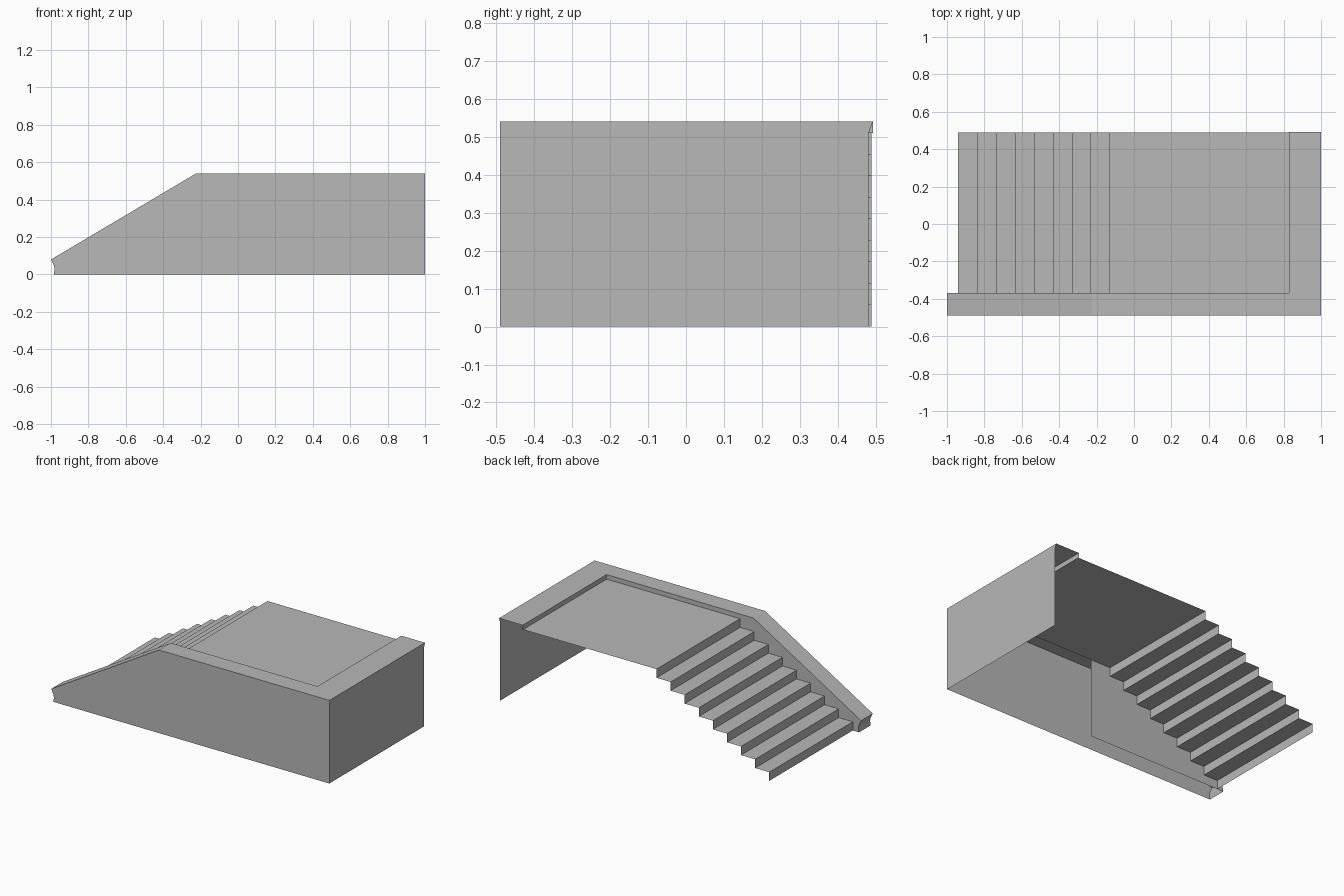
import bpy

cube = bpy.data.objects.get("Cube")
if cube:
    bpy.data.objects.remove(cube, do_unlink=True)

# One plain grey for the whole stair
stone = bpy.data.materials.new("stone grey")
stone.use_nodes = True
grey = (0.48, 0.48, 0.48, 1)
stone.diffuse_color = grey
stone.node_tree.nodes["Principled BSDF"].inputs["Base Color"].default_value = grey

FRONT, INNER, BACK = -0.49, -0.37, 0.49
TOP, FLOOR = 0.54, 0.51
LANDING_END, RIGHT = 0.83, 1.0


def make(name, verts, faces):
    mesh = bpy.data.meshes.new(name)
    mesh.from_pydata(verts, [], faces)
    mesh.materials.append(stone)
    obj = bpy.data.objects.new(name, mesh)
    bpy.context.collection.objects.link(obj)
    return obj


def panel(name, points):
    """A single flat face."""
    return make(name, points, [range(len(points))])


def strip(name, profile, y0, y1):
    """An open x-z profile swept along y."""
    verts = [(x, y, z) for x, z in profile for y in (y0, y1)]
    faces = [(2 * i, 2 * i + 2, 2 * i + 3, 2 * i + 1) for i in range(len(profile) - 1)]
    return make(name, verts, faces)


# Moulded lower end, slope and level top of the parapet
nose = [(-0.985, 0), (-0.98, 0.03), (-0.985, 0.05), (-1, 0.08)]
slope_top = (-0.225, TOP)
strip("parapet_coping", nose + [slope_top, (RIGHT, TOP)], FRONT, INNER)

# Outer front wall
outline = nose + [slope_top, (RIGHT, TOP), (RIGHT, 0)]
panel("front_wall", [(x, FRONT, z) for x, z in reversed(outline)])

# Inner face beside the steps, thinning to a low lip along the landing
outline = nose + [slope_top, (LANDING_END, TOP), (LANDING_END, FLOOR), (0.014, FLOOR), (0.014, 0)]
panel("parapet_inner_face", [(x, INNER, z) for x, z in outline])

# End wall with its coping and lip
panel("end_wall", [(RIGHT, FRONT, 0), (RIGHT, 0.481, 0), (RIGHT, 0.481, FLOOR),
                   (RIGHT, 0.492, TOP), (RIGHT, FRONT, TOP)])
strip("end_coping", [(LANDING_END, TOP), (RIGHT, TOP)], INNER, 0.492)
strip("end_lip", [(LANDING_END, FLOOR), (LANDING_END, TOP)], INNER, 0.492)

# Steps leading up to the landing
RISERS, START, STOP = 9, -0.94, -0.13
run, rise = (STOP - START) / (RISERS - 1), FLOOR / RISERS
steps = []
for i in range(RISERS):
    x = START + i * run
    steps += [(x, i * rise), (x, (i + 1) * rise)]
strip("steps", steps, INNER, 0.488)
strip("landing", [(STOP, FLOOR), (LANDING_END, FLOOR)], INNER, 0.488)
